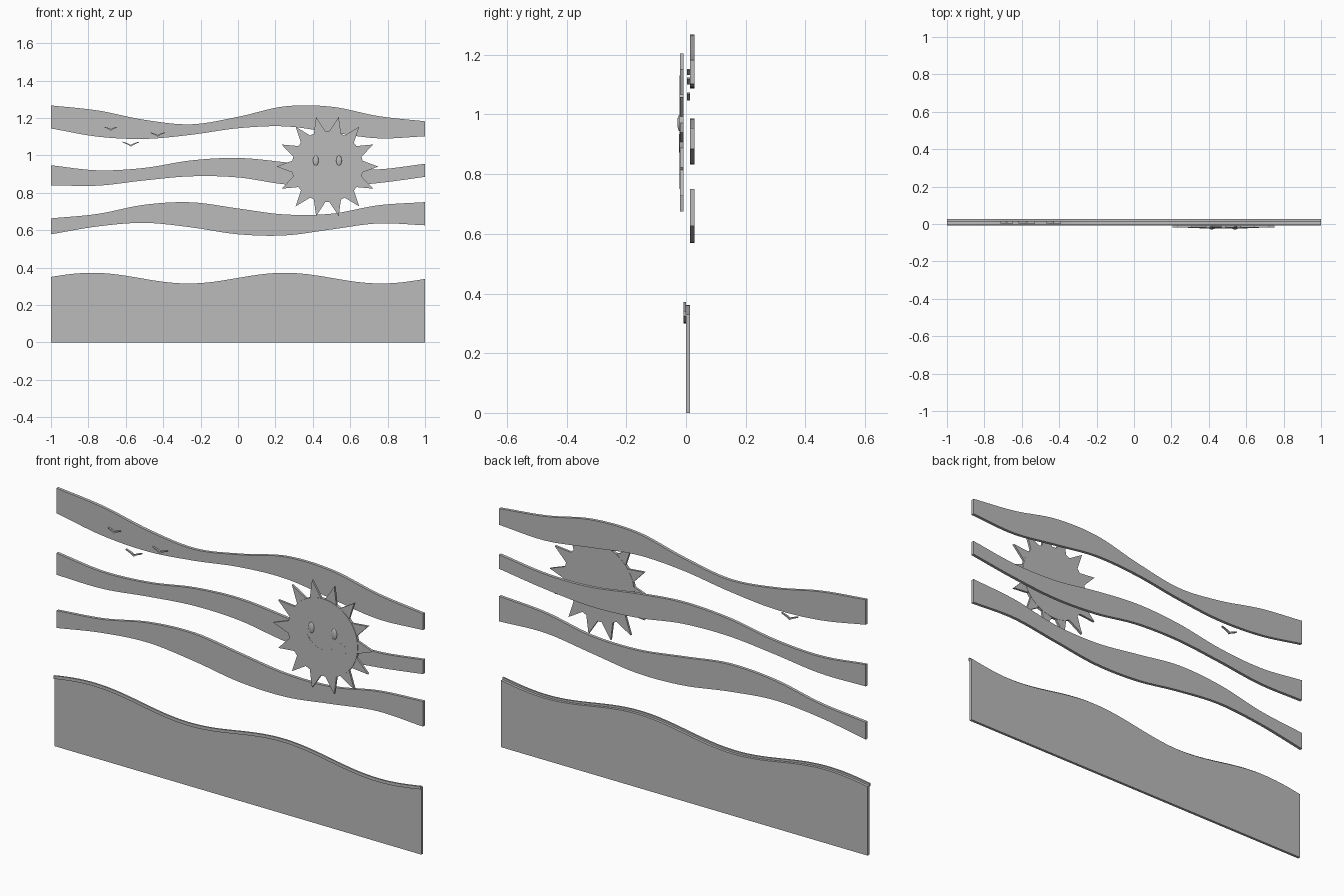
import bpy, bmesh, math
from mathutils import Matrix, Vector

cube = bpy.data.objects.get("Cube")
if cube:
    bpy.data.objects.remove(cube, do_unlink=True)

GREY = bpy.data.materials.new("plain grey")
GREY.use_nodes = True
GREY.diffuse_color = (0.5, 0.5, 0.5, 1)
GREY.node_tree.nodes["Principled BSDF"].inputs["Base Color"].default_value = (0.5, 0.5, 0.5, 1)


def finish(name, bm):
    bmesh.ops.recalc_face_normals(bm, faces=bm.faces)
    mesh = bpy.data.meshes.new(name)
    bm.to_mesh(mesh)
    bm.free()
    mesh.materials.append(GREY)
    obj = bpy.data.objects.new(name, mesh)
    bpy.context.collection.objects.link(obj)
    bpy.ops.object.select_all(action='DESELECT')
    obj.select_set(True)
    bpy.context.view_layer.objects.active = obj
    bpy.ops.object.shade_smooth_by_angle(angle=math.radians(30))
    return obj


def strip(name, tops, bottoms, y0, y1):
    """Solid band between an upper and a lower line of (x, z) points."""
    bm = bmesh.new()
    rings = []
    for (xt, zt), (xb, zb) in zip(tops, bottoms):
        corners = ((xt, y0, zt), (xt, y1, zt), (xb, y1, zb), (xb, y0, zb))
        rings.append([bm.verts.new(c) for c in corners])
    for a, b in zip(rings, rings[1:]):
        for i in range(4):
            j = (i + 1) % 4
            bm.faces.new((a[i], a[j], b[j], b[i]))
    bm.faces.new(rings[0])
    bm.faces.new(rings[-1])
    return finish(name, bm)


def plate(name, outline, y0, y1):
    """Flat outline of (x, z) points given thickness along y."""
    bm = bmesh.new()
    face = bm.faces.new([bm.verts.new((x, y0, z)) for x, z in outline])
    side = bmesh.ops.extrude_face_region(bm, geom=[face])["geom"]
    moved = [v for v in side if isinstance(v, bmesh.types.BMVert)]
    bmesh.ops.translate(bm, verts=moved, vec=(0, y1 - y0, 0))
    return finish(name, bm)


def circle(cx, cz, r, n):
    return [(cx + r * math.cos(math.tau * i / n), cz + r * math.sin(math.tau * i / n)) for i in range(n)]


def wave(heights, steps=8):
    """Smooth line through evenly spaced heights from x = -1 to x = 1."""
    h = [2 * heights[0] - heights[1], *heights, 2 * heights[-1] - heights[-2]]
    spans = len(heights) - 1
    points = []
    for k in range(spans * steps + 1):
        i = min(k // steps, spans - 1)
        t = k / steps - i
        a, b, c, d = h[i:i + 4]
        z = b + t * (c - a + t * (2 * a - 5 * b + 4 * c - d + t * (3 * (b - c) + d - a))) / 2
        points.append((2 * k / (spans * steps) - 1, z))
    return points


# Sky ribbons
ribbons = {
    "upper_ribbon": ((1.267, 1.24, 1.19, 1.166, 1.206, 1.262, 1.26, 1.21, 1.182),
                     (1.144, 1.10, 1.088, 1.11, 1.145, 1.155, 1.123, 1.091, 1.102)),
    "middle_ribbon": ((0.947, 0.92, 0.933, 0.973, 0.986, 0.963, 0.928, 0.925, 0.955),
                      (0.84, 0.838, 0.866, 0.888, 0.882, 0.845, 0.833, 0.852, 0.885)),
    "lower_ribbon": ((0.663, 0.687, 0.736, 0.749, 0.716, 0.684, 0.688, 0.733, 0.75),
                     (0.578, 0.62, 0.639, 0.615, 0.578, 0.572, 0.604, 0.636, 0.626)),
}
for name, (top, bottom) in ribbons.items():
    strip(name, wave(top), wave(bottom), 0.013, 0.028)


# Ground panel with a raised trim along its wavy top
def hill(drop):
    return [(x / 40, 0.3435 - drop + 0.0285 * math.cos(math.tau * (x / 40 - 0.25) / 1.03))
            for x in range(-40, 41)]


strip("ground", hill(0.01), [(x, 0) for x, z in hill(0)], 0, 0.013)
strip("ground_trim", hill(0), hill(0.015), -0.008, 0)

# Sun disc
SX, SZ = 0.478, 0.94
FACE = -0.022
plate("sun_disc", circle(SX, SZ, 0.19, 64), FACE, -0.008)

# Sun rays
for i in range(14):
    a = math.tau * i / 14
    out, across = Vector((math.cos(a), math.sin(a))), Vector((-math.sin(a), math.cos(a)))
    centre = Vector((SX, SZ))
    tri = [centre + out * 0.17 + across * 0.038, centre + out * 0.272, centre + out * 0.17 - across * 0.038]
    plate(f"sun_ray_{i + 1}", [tuple(p) for p in tri], -0.020, -0.009)

# Eyes and cheeks
for label, s in (("right", -1), ("left", 1)):
    bm = bmesh.new()
    place = Matrix.Translation((SX + s * 0.062, FACE, SZ + 0.032)) @ Matrix.Diagonal((0.015, 0.007, 0.027, 1))
    bmesh.ops.create_uvsphere(bm, u_segments=24, v_segments=12, radius=1, matrix=place)
    finish(f"{label}_eye", bm)
    plate(f"{label}_cheek", circle(SX + s * 0.1, SZ - 0.033, 0.028, 32), FACE - 0.0008, FACE + 0.002)

# Smile
arc = [math.radians(210 + 120 * i / 24) for i in range(25)]
smile = [[(SX + r * math.cos(a), SZ + 0.03 + r * math.sin(a)) for a in arc] for r in (0.09, 0.097)]
strip("smile", smile[0], smile[1], FACE - 0.0008, FACE + 0.002)

# Birds, each a shallow V with bent wings
for i, (x, z, w) in enumerate(((-0.573, 1.047, 0.044), (-0.68, 1.132, 0.033), (-0.43, 1.1, 0.039))):
    low = [(x + w * t, z + 0.5 * w * abs(t) ** 0.8) for t in (-1, -0.75, -0.5, -0.25, 0, 0.25, 0.5, 0.75, 1)]
    top = [(px, pz + 0.009 - 0.005 * abs(px - x) / w) for px, pz in low]
    strip(f"bird_{i + 1}", top, low, 0.004, 0.013)
